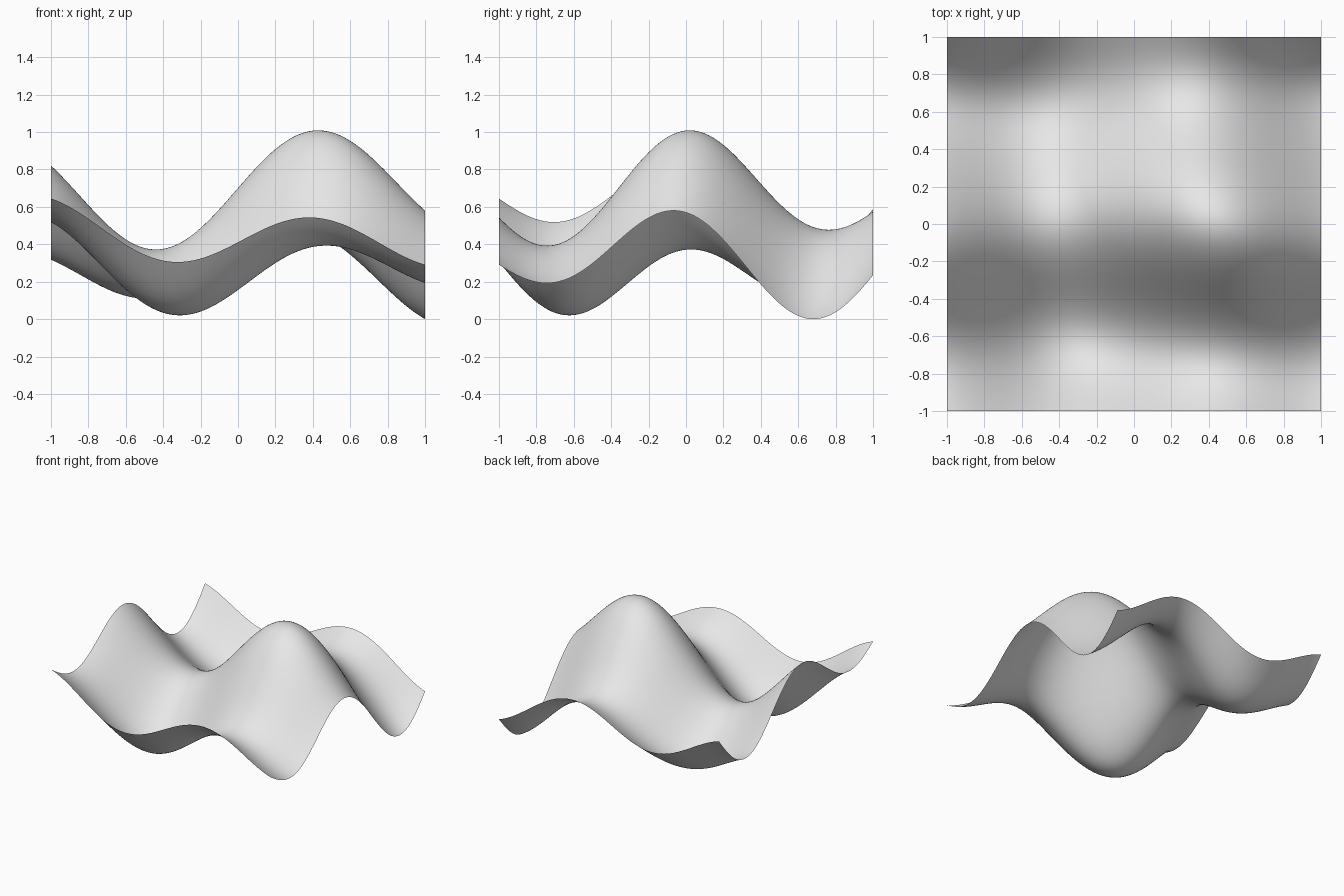
import bpy
import bmesh
from math import sin, cos

cube = bpy.data.objects.get("Cube")
if cube:
    bpy.data.objects.remove(cube, do_unlink=True)


# Height of the sheet: a wave along x, a wave along y and a diagonal wave
def height(x, y):
    return (0.479
            + 0.214 * sin(3.91 * x)
            + 0.215 * cos(4.55 * y)
            + 0.112 * sin(2.88 * (x + y)))


# Light grey surface colour
grey = bpy.data.materials.new("light_grey")
grey.use_nodes = True
colour = (0.8, 0.8, 0.8, 1)
grey.diffuse_color = colour
for node in grey.node_tree.nodes:
    if node.type == "BSDF_PRINCIPLED":
        node.inputs["Base Color"].default_value = colour

# Wavy sheet: a flat grid lifted to the wave height
bm = bmesh.new()
bmesh.ops.create_grid(bm, x_segments=100, y_segments=100, size=1)
for vert in bm.verts:
    vert.co.z = height(vert.co.x, vert.co.y)

# Rest the lowest point on the ground
lowest = min(vert.co.z for vert in bm.verts)
for vert in bm.verts:
    vert.co.z -= lowest
for face in bm.faces:
    face.smooth = True

mesh = bpy.data.meshes.new("wavy_sheet")
bm.to_mesh(mesh)
bm.free()
mesh.materials.append(grey)
sheet = bpy.data.objects.new("wavy_sheet", mesh)
bpy.context.collection.objects.link(sheet)
